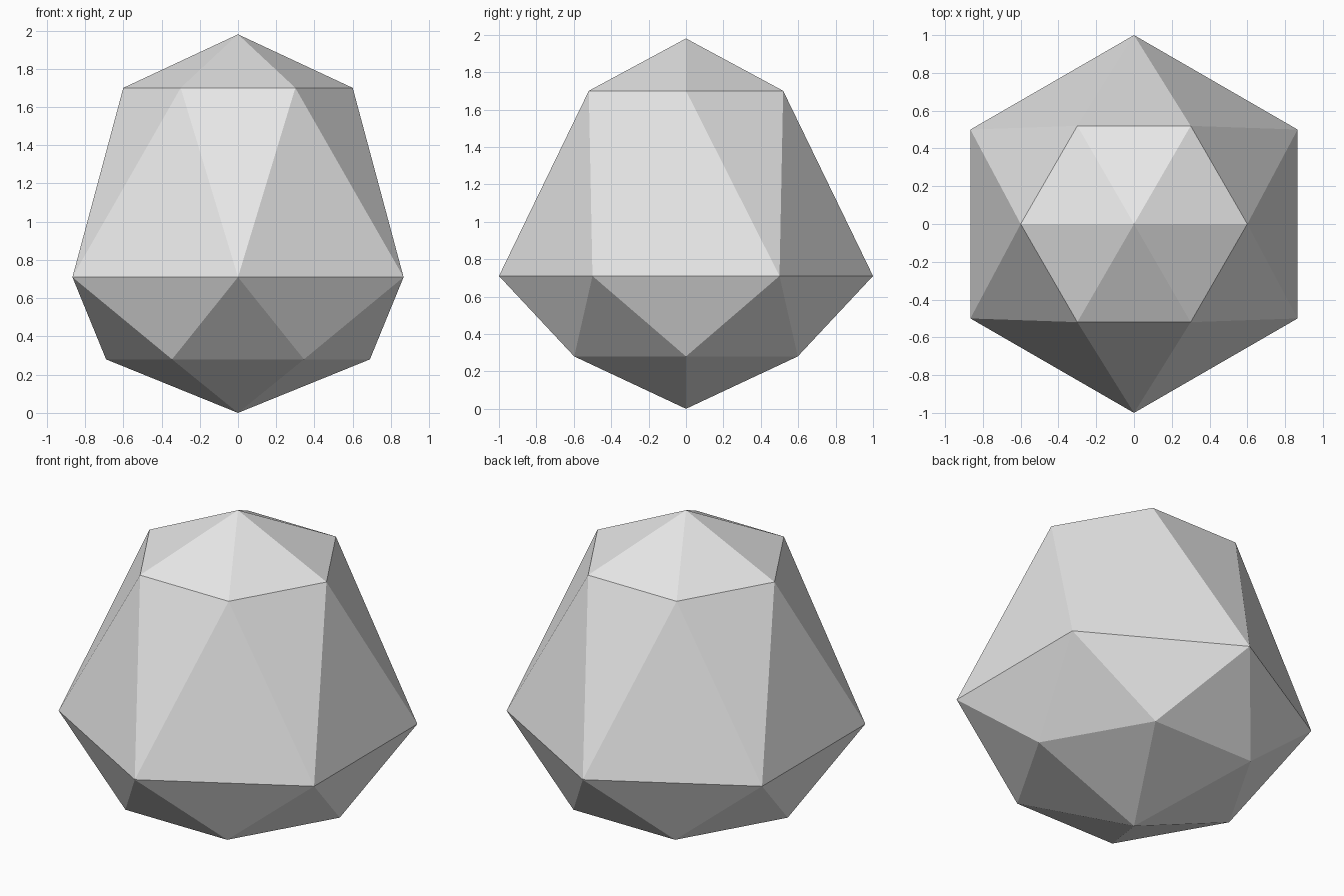
import bpy, bmesh, math

if "Cube" in bpy.data.objects:
    bpy.data.objects.remove(bpy.data.objects["Cube"])

TAU = math.tau

# Single pale grey for the whole stone
grey = bpy.data.materials.new("pale_grey")
grey.diffuse_color = (0.8, 0.8, 0.8, 1.0)
grey.use_nodes = True
grey.node_tree.nodes["Principled BSDF"].inputs["Base Color"].default_value = grey.diffuse_color

bm = bmesh.new()


def ring(radius, z, turn):
    """Six corners at one height, turned by a fraction of a step."""
    return [bm.verts.new((radius * math.cos(TAU * (i + turn) / 6),
                          radius * math.sin(TAU * (i + turn) / 6), z))
            for i in range(6)]


# Points and rings from bottom to top; the girdle is turned half a step
bottom = bm.verts.new((0, 0, 0))
lower = ring(0.69, 0.28, 0)
girdle = ring(1.0, 0.71, 0.5)
crown = ring(0.6, 1.70, 0)
top = bm.verts.new((0, 0, 1.98))

for i in range(6):
    j = (i + 1) % 6
    bm.faces.new((bottom, lower[j], lower[i]))          # bottom cap
    bm.faces.new((lower[i], lower[j], girdle[i]))       # lower facets
    bm.faces.new((girdle[i], lower[j], girdle[j]))
    bm.faces.new((girdle[i], crown[j], crown[i]))       # tall upper facets
    bm.faces.new((girdle[i], girdle[j], crown[j]))
    bm.faces.new((crown[i], crown[j], top))             # top cap

bmesh.ops.recalc_face_normals(bm, faces=bm.faces)

mesh = bpy.data.meshes.new("faceted_stone")
bm.to_mesh(mesh)
bm.free()
mesh.materials.append(grey)
bpy.context.collection.objects.link(bpy.data.objects.new("faceted_stone", mesh))
